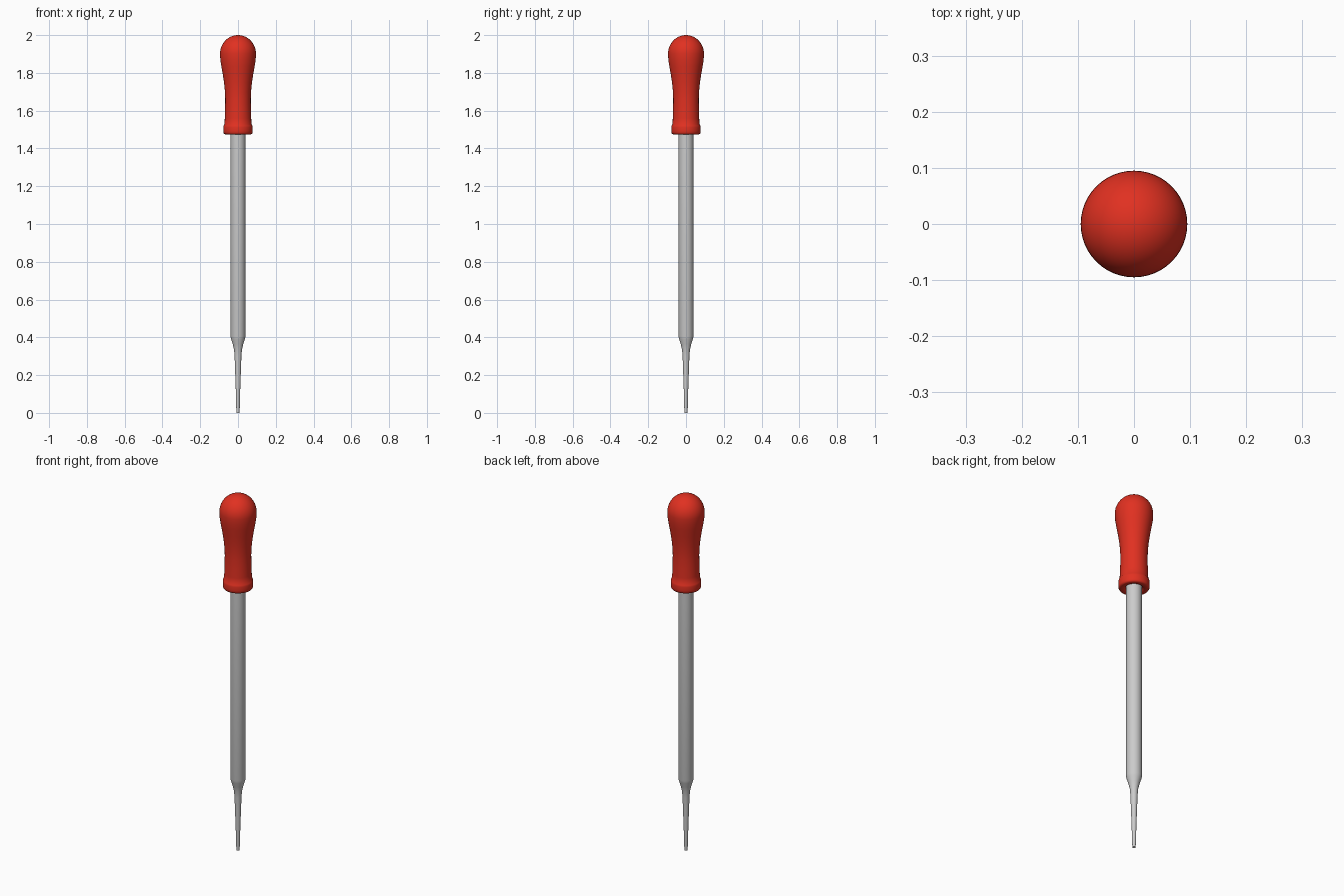
import bpy, bmesh, math

if "Cube" in bpy.data.objects:
    bpy.data.objects.remove(bpy.data.objects["Cube"])


def lathe(name, profile, segments=48, color=None, angle=40):
    """Revolve an (r, z) profile around z; points with r = 0 become poles."""
    bm = bmesh.new()
    verts = [bm.verts.new((r, 0, z)) for r, z in profile]
    edges = [bm.edges.new(p) for p in zip(verts, verts[1:])]
    bmesh.ops.spin(bm, geom=verts + edges, cent=(0, 0, 0), axis=(0, 0, 1),
                   angle=2 * math.pi, steps=segments, use_merge=True)
    bmesh.ops.remove_doubles(bm, verts=bm.verts, dist=1e-5)
    bmesh.ops.recalc_face_normals(bm, faces=bm.faces)
    mesh = bpy.data.meshes.new(name)
    bm.to_mesh(mesh)
    bm.free()
    obj = bpy.data.objects.new(name, mesh)
    bpy.context.collection.objects.link(obj)
    if color:
        mat = bpy.data.materials.new(name + "_rubber")
        mat.diffuse_color = color
        mat.use_nodes = True
        mat.node_tree.nodes["Principled BSDF"].inputs["Base Color"].default_value = mat.diffuse_color
        mesh.materials.append(mat)
    bpy.ops.object.select_all(action='DESELECT')
    obj.select_set(True)
    bpy.context.view_layer.objects.active = obj
    bpy.ops.object.shade_smooth_by_angle(angle=math.radians(angle))
    return obj


# Glass tube: outer wall with drawn-out tip, then the bore back down
outer = [(0.008, 0.0), (0.0095, 0.03), (0.012, 0.13), (0.0155, 0.23),
         (0.018, 0.30), (0.021, 0.335), (0.028, 0.365), (0.036, 0.39),
         (0.0395, 0.405), (0.0395, 1.53)]
bore = [(0.031, 1.53), (0.031, 0.41), (0.015, 0.335), (0.011, 0.23),
        (0.005, 0.0)]
lathe("glass_tube", outer + bore + outer[:1])

# Rubber bulb: rolled collar, waist, swelling and domed top
collar = [(0.0395, 1.53), (0.0395, 1.49), (0.044, 1.479), (0.052, 1.474), (0.066, 1.474),
          (0.073, 1.476), (0.0765, 1.482), (0.0775, 1.492), (0.0775, 1.512),
          (0.076, 1.521), (0.071, 1.528)]
body = [(0.070, 1.56), (0.068, 1.61), (0.0675, 1.66), (0.069, 1.70),
        (0.074, 1.75), (0.081, 1.795), (0.088, 1.835), (0.0935, 1.87)]
dome = [(0.095 * math.cos(a), 1.902 + 0.098 * math.sin(a))
        for a in (math.pi / 2 * i / 12 for i in range(12))] + [(0, 2.0)]
lathe("rubber_bulb", collar + body + dome, color=(0.75, 0.03, 0.015, 1), angle=60)
